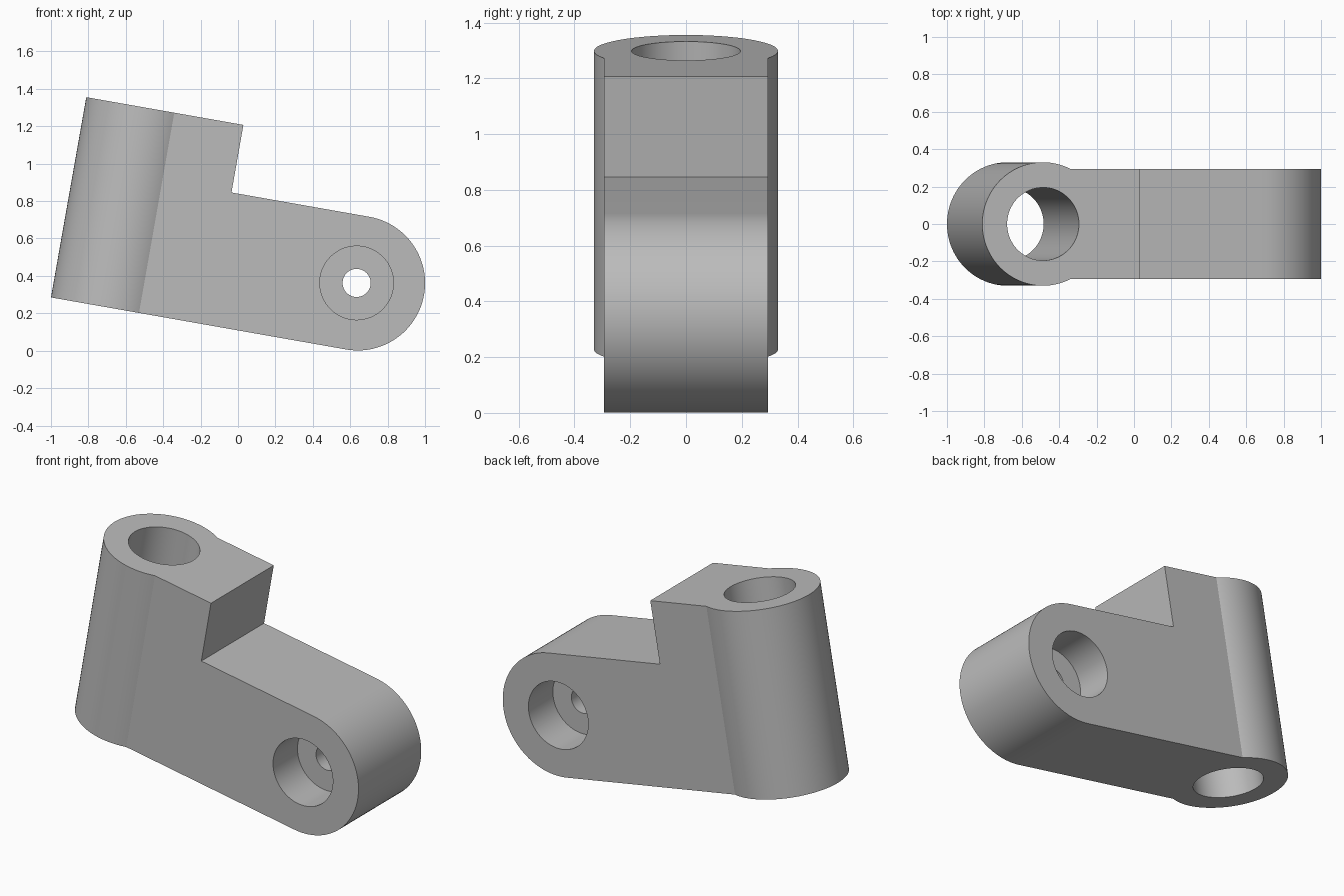
import bpy, bmesh, math
from mathutils import Matrix, Vector

if "Cube" in bpy.data.objects:
    bpy.data.objects.remove(bpy.data.objects["Cube"], do_unlink=True)

TILT = math.radians(10)
FRAME = Matrix.Translation((-1, 0, 0.285)) @ Matrix.Rotation(TILT, 4, "Y")

HEIGHT, TOP_LENGTH = 1.087, 0.853
ARM_R, ARM_U = 0.36, 1.602
BOSS_R, BORE_R = 0.33, 0.195
WIDTH, POCKET_R, PIN_R, POCKET_DEPTH = 0.59, 0.197, 0.075, 0.23

grey = bpy.data.materials.new("plain_grey")
grey.use_nodes = True
grey.diffuse_color = (0.5, 0.5, 0.5, 1)
grey.node_tree.nodes["Principled BSDF"].inputs["Base Color"].default_value = (0.5, 0.5, 0.5, 1)


def add_object(name, bm):
    bmesh.ops.recalc_face_normals(bm, faces=bm.faces)
    mesh = bpy.data.meshes.new(name)
    bm.to_mesh(mesh)
    bm.free()
    mesh.materials.append(grey)
    obj = bpy.data.objects.new(name, mesh)
    bpy.context.collection.objects.link(obj)
    obj.matrix_world = FRAME
    return obj


def cylinder(name, radius, depth, centre, across=False):
    bm = bmesh.new()
    turn = Matrix.Rotation(math.pi / 2, 4, "X") if across else Matrix()
    bmesh.ops.create_cone(bm, cap_ends=True, segments=96, radius1=radius, radius2=radius,
                          depth=depth, matrix=Matrix.Translation(centre) @ turn)
    return add_object(name, bm)


def combine(target, tool, operation):
    mod = target.modifiers.new(operation.lower(), "BOOLEAN")
    mod.operation, mod.solver, mod.object = operation, "EXACT", tool
    bpy.context.view_layer.objects.active = target
    bpy.ops.object.modifier_apply(modifier=mod.name)
    bpy.data.objects.remove(tool, do_unlink=True)


# Stepped side profile with a rounded arm end
profile = [(BOSS_R, 0)]
for i in range(49):
    a = math.pi * (i / 48 - 0.5)
    profile.append((ARM_U + ARM_R * math.cos(a), ARM_R + ARM_R * math.sin(a)))
profile += [(TOP_LENGTH, 2 * ARM_R), (TOP_LENGTH, HEIGHT), (BOSS_R, HEIGHT)]
bm = bmesh.new()
face = bm.faces.new([bm.verts.new((u, -WIDTH / 2, v)) for u, v in profile])
grown = bmesh.ops.extrude_face_region(bm, geom=[face])["geom"]
bmesh.ops.translate(bm, vec=Vector((0, WIDTH, 0)),
                    verts=[g for g in grown if isinstance(g, bmesh.types.BMVert)])
bracket = add_object("pivot_bracket", bm)

# Upright round boss and its through bore
combine(bracket, cylinder("boss", BOSS_R, HEIGHT, (BOSS_R, 0, HEIGHT / 2)), "UNION")
combine(bracket, cylinder("bore", BORE_R, 2 * HEIGHT, (BOSS_R, 0, HEIGHT / 2)), "DIFFERENCE")

# Pin hole with a round pocket on each side of the arm
HOLE_U, HOLE_V = ARM_U - 0.006, ARM_R
combine(bracket, cylinder("pin_hole", PIN_R, 1, (HOLE_U, 0, HOLE_V), True), "DIFFERENCE")
for side in (-1, 1):
    pocket = cylinder("pocket", POCKET_R, 2 * POCKET_DEPTH,
                      (HOLE_U, side * WIDTH / 2, HOLE_V), True)
    combine(bracket, pocket, "DIFFERENCE")

bpy.ops.object.select_all(action="DESELECT")
bracket.select_set(True)
bpy.context.view_layer.objects.active = bracket
bpy.ops.object.shade_smooth_by_angle(angle=math.radians(20))
